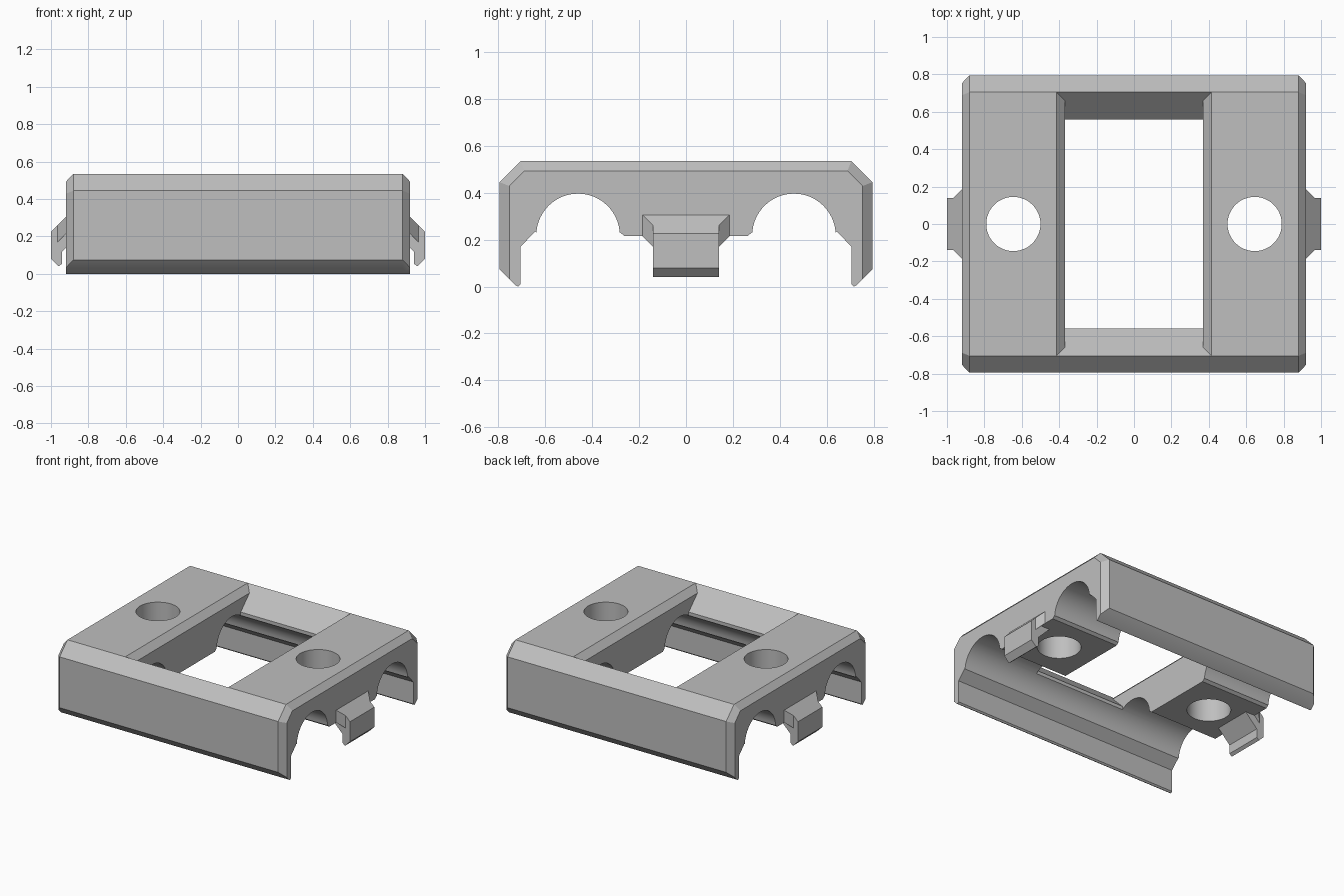
import bpy
import bmesh
from math import sin, cos, pi, radians

if "Cube" in bpy.data.objects:
    bpy.data.objects.remove(bpy.data.objects["Cube"])

grey = bpy.data.materials.new("light grey plastic")
grey.use_nodes = True
grey.diffuse_color = (0.52, 0.52, 0.52, 1)
grey.node_tree.nodes["Principled BSDF"].inputs["Base Color"].default_value = grey.diffuse_color


def loft(name, rings):
    """Skin a closed solid through rings that have equal point counts."""
    bm = bmesh.new()
    loops = [[bm.verts.new(p) for p in ring] for ring in rings]
    n = len(loops[0])
    for a, b in zip(loops, loops[1:]):
        for i in range(n):
            j = (i + 1) % n
            bm.faces.new((a[i], a[j], b[j], b[i]))
    bm.faces.new(loops[0])
    bm.faces.new(loops[-1])
    bmesh.ops.recalc_face_normals(bm, faces=bm.faces)
    mesh = bpy.data.meshes.new(name)
    bm.to_mesh(mesh)
    bm.free()
    obj = bpy.data.objects.new(name, mesh)
    bpy.context.collection.objects.link(obj)
    mesh.materials.append(grey)
    return obj


def activate(obj):
    bpy.ops.object.select_all(action='DESELECT')
    obj.select_set(True)
    bpy.context.view_layer.objects.active = obj


def cut(obj, cutter):
    mod = obj.modifiers.new("cut", 'BOOLEAN')
    mod.operation = 'DIFFERENCE'
    mod.solver = 'EXACT'
    mod.object = cutter
    cutter.hide_render = True
    activate(obj)
    bpy.ops.object.modifier_apply(modifier=mod.name)
    bpy.data.objects.remove(cutter)


def section(x, inset):
    """Cross-section with two arches; inset pulls in the outer walls and top."""
    side, top, k = 0.795 - inset, 0.535 - inset, inset * 0.4
    half = [(0.705 - k, top), (side, 0.445 - k), (side, 0.075 - inset),
            (0.725, 0.005), (0.715, 0.0), (0.705, 0.01), (0.705, 0.17), (0.642, 0.235)]
    for i in range(25):
        a = radians(4) + i / 24 * radians(172)
        half.append((0.46 + 0.178 * cos(a), 0.218 + 0.178 * sin(a)))
    half += [(0.28, 0.23), (0.262, 0.215)]
    return [(x, y, z) for y, z in half + [(-y, z) for y, z in reversed(half)]]


# Body with bevelled ends
body = loft("body", [section(-0.92, 0.042), section(-0.88, 0),
                     section(0.88, 0), section(0.92, 0.042)])


def rectangle(w, d, z):
    return [(-w, -d, z), (w, -d, z), (w, d, z), (-w, d, z)]


# Central window with sloped edges
cut(body, loft("window_cutter", [
    rectangle(0.37, 0.56, -0.1), rectangle(0.37, 0.56, 0.39),
    rectangle(0.37, 0.66, 0.49), rectangle(0.415, 0.705, 0.535),
    rectangle(0.48, 0.77, 0.6)]))

# Round holes
for s in (-1, 1):
    cut(body, loft("hole_cutter", [
        [(s * 0.645 + 0.145 * cos(i * pi / 24), 0.145 * sin(i * pi / 24), z)
         for i in range(48)] for z in (0.1, 0.7)]))

activate(body)
bpy.ops.object.shade_smooth_by_angle(angle=radians(20))

# Side clips: hooked arm plus a flared root
hook = [(0.84, 0.22), (0.91, 0.305), (0.92, 0.305), (1.0, 0.225), (1.0, 0.08),
        (0.96, 0.04), (0.94, 0.055), (0.94, 0.12)]
for s, side in ((1, "left"), (-1, "right")):
    loft(side + "_clip_arm", [[(s * x, y, z) for x, z in hook] for y in (-0.14, 0.14)])
    loft(side + "_clip_root", [
        [(s * x, -w, lo), (s * x, w, lo), (s * x, w, hi), (s * x, -w, hi)]
        for x, w, lo, hi in ((0.91, 0.185, 0.217, 0.305), (0.92, 0.185, 0.215, 0.305),
                             (0.965, 0.14, 0.17, 0.26))])
